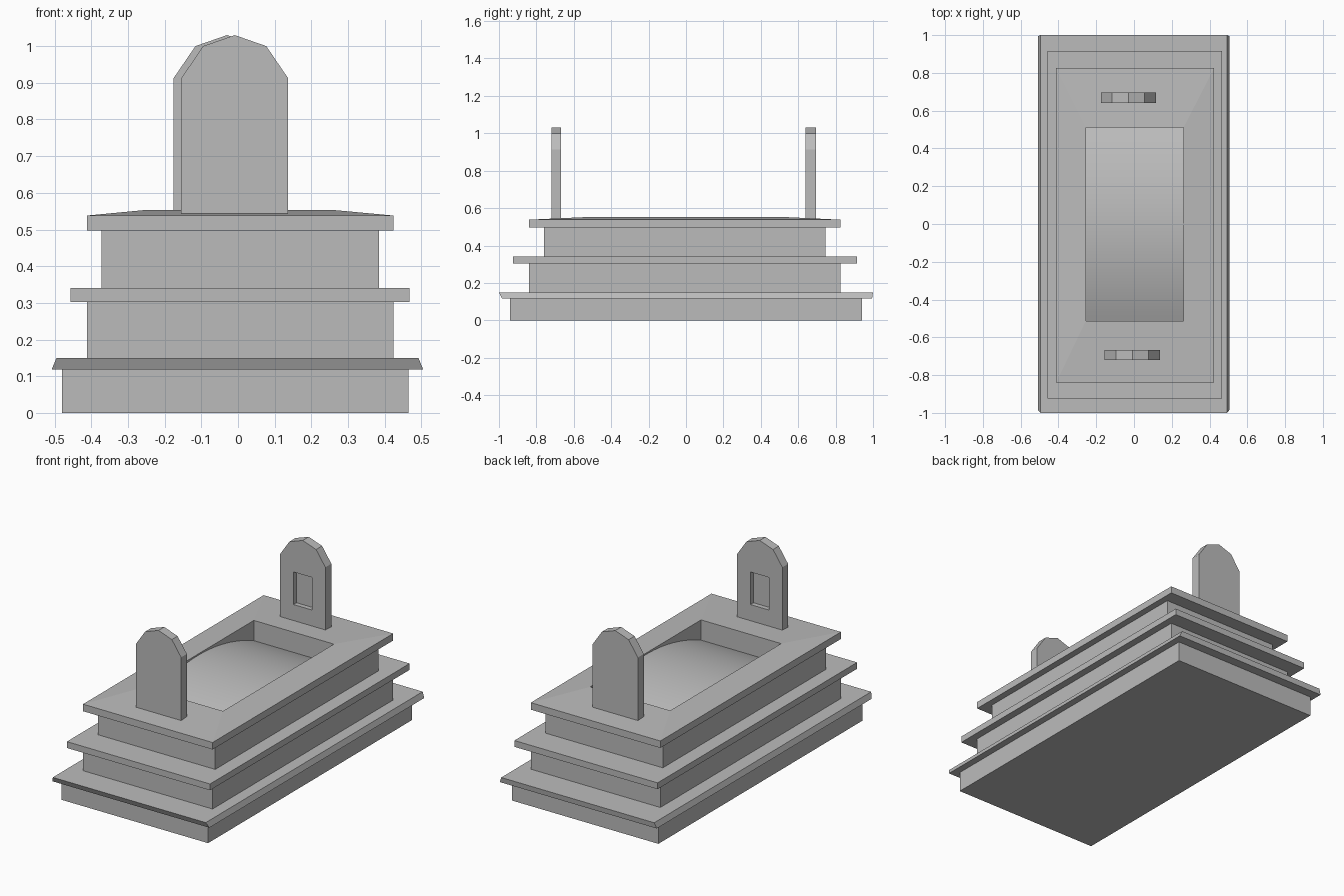
import bpy
import bmesh

cube = bpy.data.objects.get("Cube")
if cube:
    bpy.data.objects.remove(cube, do_unlink=True)

GREY = (0.5, 0.5, 0.5, 1)
stone = bpy.data.materials.new("grey stone")
stone.use_nodes = True
stone.diffuse_color = GREY
stone.node_tree.nodes["Principled BSDF"].inputs["Base Color"].default_value = GREY


def finish(name, bm):
    bmesh.ops.recalc_face_normals(bm, faces=bm.faces)
    mesh = bpy.data.meshes.new(name)
    bm.to_mesh(mesh)
    bm.free()
    mesh.materials.append(stone)
    obj = bpy.data.objects.new(name, mesh)
    bpy.context.collection.objects.link(obj)
    return obj


def stack(name, rings, cap_bottom=True, cap_top=True):
    """Skin rectangles given as (x0, x1, y0, y1, z), in order."""
    bm = bmesh.new()
    loops = []
    for x0, x1, y0, y1, z in rings:
        corners = ((x0, y0), (x1, y0), (x1, y1), (x0, y1))
        loops.append([bm.verts.new((x, y, z)) for x, y in corners])
    for a, b in zip(loops, loops[1:]):
        for i in range(4):
            j = (i + 1) % 4
            bm.faces.new((a[i], a[j], b[j], b[i]))
    if cap_bottom:
        bm.faces.new(loops[0])
    if cap_top:
        bm.faces.new(loops[-1])
    return finish(name, bm)


def box(name, x0, x1, y0, y1, z0, z1, **caps):
    return stack(name, [(x0, x1, y0, y1, z0), (x0, x1, y0, y1, z1)], **caps)


# Stepped plinth with projecting ledges
box("lower_tier", -0.48, 0.465, -0.94, 0.94, 0, 0.12)
stack("lower_ledge", [(-0.508, 0.505, -0.985, 0.995, 0.118),
                      (-0.495, 0.492, -1, 1, 0.15)])
box("middle_tier", -0.412, 0.424, -0.84, 0.825, 0.15, 0.304)
box("middle_ledge", -0.457, 0.467, -0.925, 0.915, 0.303, 0.34)
box("upper_tier", -0.372, 0.385, -0.76, 0.745, 0.34, 0.498, cap_top=False)

# Top slab, gently rising to the rim of a sunken bed
BED = (-0.255, 0.262, -0.513, 0.51)
SLAB = (-0.412, 0.424, -0.84, 0.825)
RIM, FLOOR = 0.553, 0.435
stack("top_slab", [(*BED, 0.497), (*SLAB, 0.497), (*SLAB, 0.538),
                   (*BED, RIM), (*BED, FLOOR - 0.005)],
      cap_bottom=False, cap_top=False)

# Mounded floor of the bed, arched along its length
bm = bmesh.new()
STEPS = 24
rows = []
for i in range(STEPS + 1):
    t = i / STEPS
    y = BED[2] + (BED[3] - BED[2]) * t
    z = FLOOR + 0.11 * (1 - (2 * t - 1) ** 2)
    rows.append([bm.verts.new((x, y, z)) for x in BED[:2]])
for a, b in zip(rows, rows[1:]):
    bm.faces.new((a[0], a[1], b[1], b[0]))
mound = finish("bed_mound", bm)
for poly in mound.data.polygons:
    poly.use_smooth = True


def headstone(name, cx, y0, y1, inner_y):
    """Slab with a faceted arched top and a niche on the inner face."""
    outline = [(-0.146, 0.54), (0.146, 0.54), (0.146, 0.912), (0.086, 1.0),
               (0, 1.03), (-0.086, 1.0), (-0.146, 0.912)]
    bm = bmesh.new()
    face = bm.faces.new([bm.verts.new((cx + x, y0, z)) for x, z in outline])
    out = bmesh.ops.extrude_face_region(bm, geom=[face])
    moved = [v for v in out["geom"] if isinstance(v, bmesh.types.BMVert)]
    bmesh.ops.translate(bm, verts=moved, vec=(0, y1 - y0, 0))
    obj = finish(name, bm)

    cutter = box("niche_cutter", cx - 0.06, cx + 0.06,
                 inner_y - 0.028, inner_y + 0.028, 0.64, 0.83)
    cutter.hide_render = True
    mod = obj.modifiers.new("niche", "BOOLEAN")
    mod.operation = "DIFFERENCE"
    mod.solver = "EXACT"
    mod.object = cutter
    bpy.context.view_layer.objects.active = obj
    bpy.ops.object.modifier_apply(modifier=mod.name)
    bpy.data.objects.remove(cutter, do_unlink=True)


headstone("front_headstone", -0.009, -0.72, -0.667, -0.667)
headstone("back_headstone", -0.03, 0.64, 0.695, 0.64)
